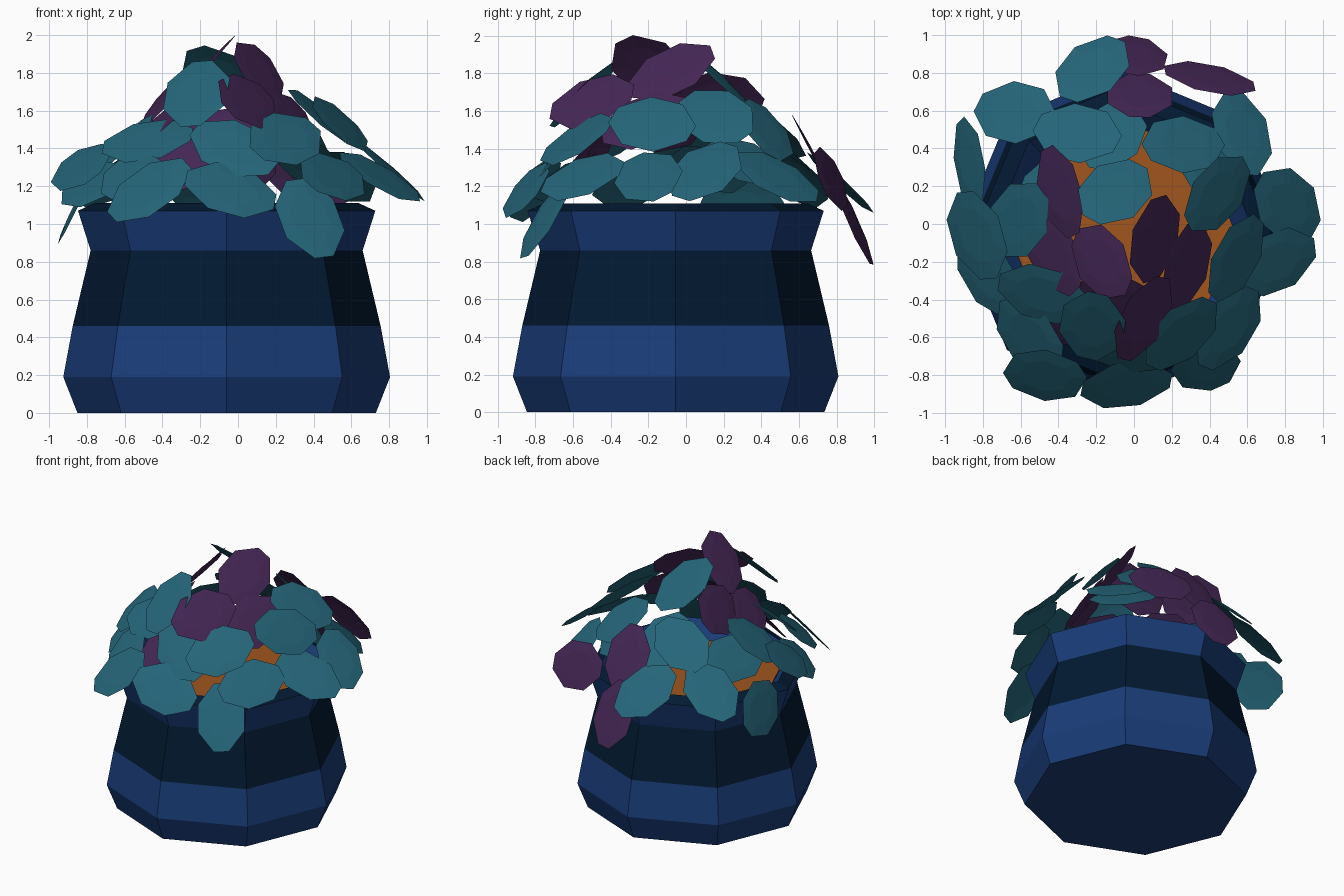
import bpy, bmesh, math
from mathutils import Vector

if "Cube" in bpy.data.objects:
    bpy.data.objects.remove(bpy.data.objects["Cube"])

CX, CY = -0.06, -0.055   # pot axis


def material(name, rgb):
    m = bpy.data.materials.new(name)
    m.diffuse_color = (*rgb, 1)
    m.use_nodes = True
    m.node_tree.nodes["Principled BSDF"].inputs["Base Color"].default_value = m.diffuse_color
    return m


BLUE = material("blue glaze", (0.010, 0.046, 0.19))
DARK = material("dark glaze", (0.0008, 0.010, 0.032))
SOIL = material("orange soil", (0.35, 0.092, 0.013))
TEAL = material("teal leaf", (0.018, 0.13, 0.19))
PURPLE = material("purple leaf", (0.060, 0.0205, 0.094))


def add_object(name, bm, mats):
    me = bpy.data.meshes.new(name)
    bm.to_mesh(me)
    bm.free()
    for m in mats:
        me.materials.append(m)
    ob = bpy.data.objects.new(name, me)
    bpy.context.collection.objects.link(ob)
    return ob


def ring(bm, r, z, n=8):
    return [bm.verts.new((CX + r * math.cos(math.tau * i / n),
                          CY + r * math.sin(math.tau * i / n), z)) for i in range(n)]


# Pot: octagonal profile (radius, height, colour of the band above)
profile = [(0.79, 0, 0), (0.865, 0.19, 0), (0.815, 0.46, 1), (0.72, 0.86, 0),
           (0.787, 1.07, 1), (0.70, 1.11, 0), (0.60, 0.98, 0)]
bm = bmesh.new()
rings = [ring(bm, r, z) for r, z, c in profile]
bm.faces.new(rings[0][::-1])
for (a, b), (r, z, c) in zip(zip(rings, rings[1:]), profile):
    for i in range(8):
        j = (i + 1) % 8
        bm.faces.new((a[i], a[j], b[j], b[i])).material_index = c
add_object("pot", bm, [BLUE, DARK])

# Soil disc
bm = bmesh.new()
bm.faces.new(ring(bm, 0.60, 0.985))
add_object("soil", bm, [SOIL])


# Leaf: slightly domed elongated octagon
OUTLINE = [(0.245, -0.055), (0.245, 0.055), (0.10, 0.17), (-0.10, 0.17),
           (-0.245, 0.055), (-0.245, -0.055), (-0.10, -0.17), (0.10, -0.17)]


def add_leaf(bm, x, y, z, heading, tilt=42, facing=None):
    """heading = long axis seen from above, facing = direction the leaf slopes down to"""
    az = math.atan2(y - CY, x - CX) if facing is None else math.radians(facing)
    t, h = math.radians(tilt), math.radians(heading)
    n = Vector((math.cos(az) * math.sin(t), math.sin(az) * math.sin(t), math.cos(t)))
    u = Vector((math.cos(h), math.sin(h), 0))
    u.z = -(u.x * n.x + u.y * n.y) / n.z
    u.normalize()
    v = n.cross(u)
    c = Vector((x, y, z))
    outer = [bm.verts.new(c + u * a + v * b) for a, b in OUTLINE]
    inner = [bm.verts.new(c + u * a * 0.6 + v * b * 0.6 + n * 0.006) for a, b in OUTLINE]
    bm.faces.new(inner)
    for i in range(8):
        j = (i + 1) % 8
        bm.faces.new((outer[i], outer[j], inner[j], inner[i]))


def foliage(name, mat, leaves):
    bm = bmesh.new()
    for leaf in leaves:
        add_leaf(bm, *leaf)
    add_object(name, bm, [mat])


# Leaves hanging over the rim: x, y, height, heading, tilt, facing
foliage("rim_leaves", TEAL, [
    (-0.22, 0.82, 1.22, 52, 45), (-0.63, 0.59, 1.24, 165, 40),
    (-0.87, 0.32, 1.07, 102, 65, 183), (-0.83, -0.06, 1.30, 105, 40, 212),
    (-0.77, -0.27, 1.21, 120, 42, 215),
    (-0.61, 0.02, 1.42, 50, 42, 195), (-0.55, -0.60, 1.24, 120, 42),
    (-0.47, -0.80, 1.18, 8, 50), (-0.04, -0.85, 1.18, 5, 50, -72),
    (0.50, -0.55, 1.25, 60, 42), (0.38, -0.75, 1.03, 125, 58, -70),
    (0.75, -0.20, 1.25, 20, 38, -32), (0.81, 0.10, 1.28, 140, 40, -10),
    (0.57, 0.48, 1.25, 100, 42)])

# Middle layer
foliage("middle_leaves", TEAL, [
    (-0.48, -0.37, 1.44, 165, 38, 245), (-0.22, -0.54, 1.69, 80, 45),
    (0.25, -0.58, 1.45, 50, 45), (-0.02, -0.66, 1.40, 160, 50),
    (0.44, 0.16, 1.57, 45, 45, -15), (0.54, -0.18, 1.53, 60, 50, -20),
    (0.26, 0.42, 1.50, 12, 45), (-0.30, 0.48, 1.48, 165, 38),
    (-0.12, 0.47, 1.45, 70, 42), (-0.50, 0.12, 1.29, 70, 45),
    (0.37, 0.32, 1.33, 120, 45)])

# Top teal leaf
foliage("top_leaf", TEAL, [(-0.10, 0.17, 1.78, 50, 42, 80)])

# Purple leaves in the crown, between the teal ones, and trailing at the back
foliage("purple_leaves", PURPLE, [
    (-0.39, 0.17, 1.66, 107, 52, 190), (-0.17, -0.20, 1.83, -42, 48, 183),
    (0.11, -0.08, 1.81, 85, 50, -28), (0.05, -0.50, 1.65, 65, 50, -35),
    (-0.43, -0.15, 1.52, 120, 45), (0.28, -0.22, 1.55, 80, 52),
    (0.03, 0.68, 1.36, 90, 62, 88), (0.00, 0.89, 1.01, 75, 66, 80),
    (0.40, 0.77, 1.24, -10, 66, 75), (-0.28, -0.52, 1.33, 25, 50),
    (-0.12, -0.40, 1.48, 0, 45)])
